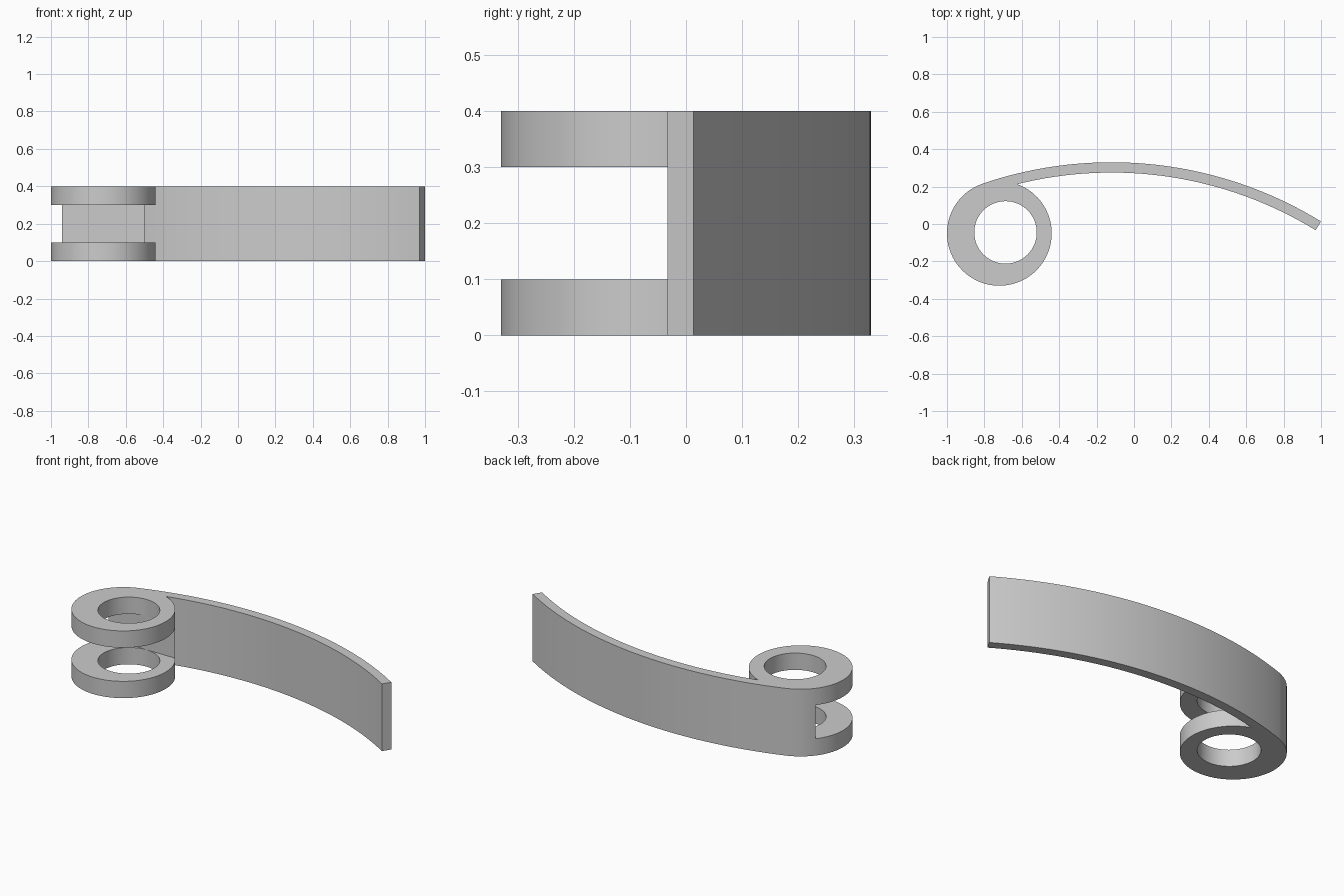
import bpy
import bmesh
from math import sin, cos, pi, atan2, acos, hypot
from mathutils import Matrix

if "Cube" in bpy.data.objects:
    bpy.data.objects.remove(bpy.data.objects["Cube"])

HEIGHT = 0.4
RING, RING_R = (-0.72, -0.05), 0.28        # outer round of the eye
BORE, BORE_R = (-0.687, -0.045), 0.167     # offset hole through the eye
BOW, BOW_OUT, BOW_IN = (-0.12, -1.81), 2.14, 2.085
TIP = 0.5507                               # sweep of the arm to its free end


def arc(centre, radius, start, end, steps):
    """Points along an arc, with angles measured clockwise from +y."""
    angles = [start + (end - start) * i / steps for i in range(steps + 1)]
    return [(centre[0] + radius * sin(a), centre[1] + radius * cos(a)) for a in angles]


def new_object(name, bm):
    bmesh.ops.recalc_face_normals(bm, faces=bm.faces)
    mesh = bpy.data.meshes.new(name)
    bm.to_mesh(mesh)
    bm.free()
    obj = bpy.data.objects.new(name, mesh)
    bpy.context.collection.objects.link(obj)
    return obj


def cut(target, cutter):
    mod = target.modifiers.new("cut", 'BOOLEAN')
    mod.operation = 'DIFFERENCE'
    mod.solver = 'EXACT'
    mod.object = cutter
    bpy.context.view_layer.objects.active = target
    bpy.ops.object.modifier_apply(modifier=mod.name)
    bpy.data.objects.remove(cutter)


# Outline: curved arm flowing into the round eye
dx, dy = RING[0] - BOW[0], RING[1] - BOW[1]
dist = hypot(dx, dy)
tangent = atan2(dx, dy)
join = tangent + acos((BOW_IN**2 + dist**2 - RING_R**2) / (2 * BOW_IN * dist))
corner = (BOW[0] + BOW_IN * sin(join), BOW[1] + BOW_IN * cos(join))
ring_end = atan2(corner[0] - RING[0], corner[1] - RING[1]) - 2 * pi
outline = arc(BOW, BOW_OUT, TIP, tangent, 32)
outline += arc(RING, RING_R, tangent, ring_end, 72)[1:]
outline += arc(BOW, BOW_IN, join, TIP, 32)[1:]

bm = bmesh.new()
base = bm.faces.new([bm.verts.new((x, y, 0)) for x, y in outline])
grown = bmesh.ops.extrude_face_region(bm, geom=[base])
top = [v for v in grown["geom"] if isinstance(v, bmesh.types.BMVert)]
bmesh.ops.translate(bm, verts=top, vec=(0, 0, HEIGHT))
lever = new_object("curved_lever", bm)

# Bore through the eye
bm = bmesh.new()
bmesh.ops.create_cone(bm, cap_ends=True, segments=64, radius1=BORE_R, radius2=BORE_R,
                      depth=1, matrix=Matrix.Translation((*BORE, HEIGHT / 2)))
cut(lever, new_object("bore_cutter", bm))

# Slot that splits the eye into two rings, with a flat back wall
bm = bmesh.new()
bmesh.ops.create_cube(bm, size=1)
bmesh.ops.scale(bm, verts=bm.verts, vec=(0.8, 0.6, 0.2))
bmesh.ops.translate(bm, verts=bm.verts, vec=(RING[0], 0.123 - 0.3, HEIGHT / 2))
cut(lever, new_object("slot_cutter", bm))

# Material
grey = bpy.data.materials.new("plain_grey")
grey.use_nodes = True
colour = (0.6, 0.6, 0.6, 1)
grey.diffuse_color = colour
grey.node_tree.nodes["Principled BSDF"].inputs["Base Color"].default_value = colour
lever.data.materials.clear()
lever.data.materials.append(grey)

bpy.ops.object.select_all(action='DESELECT')
lever.select_set(True)
bpy.context.view_layer.objects.active = lever
bpy.ops.object.shade_smooth_by_angle(angle=0.5)
